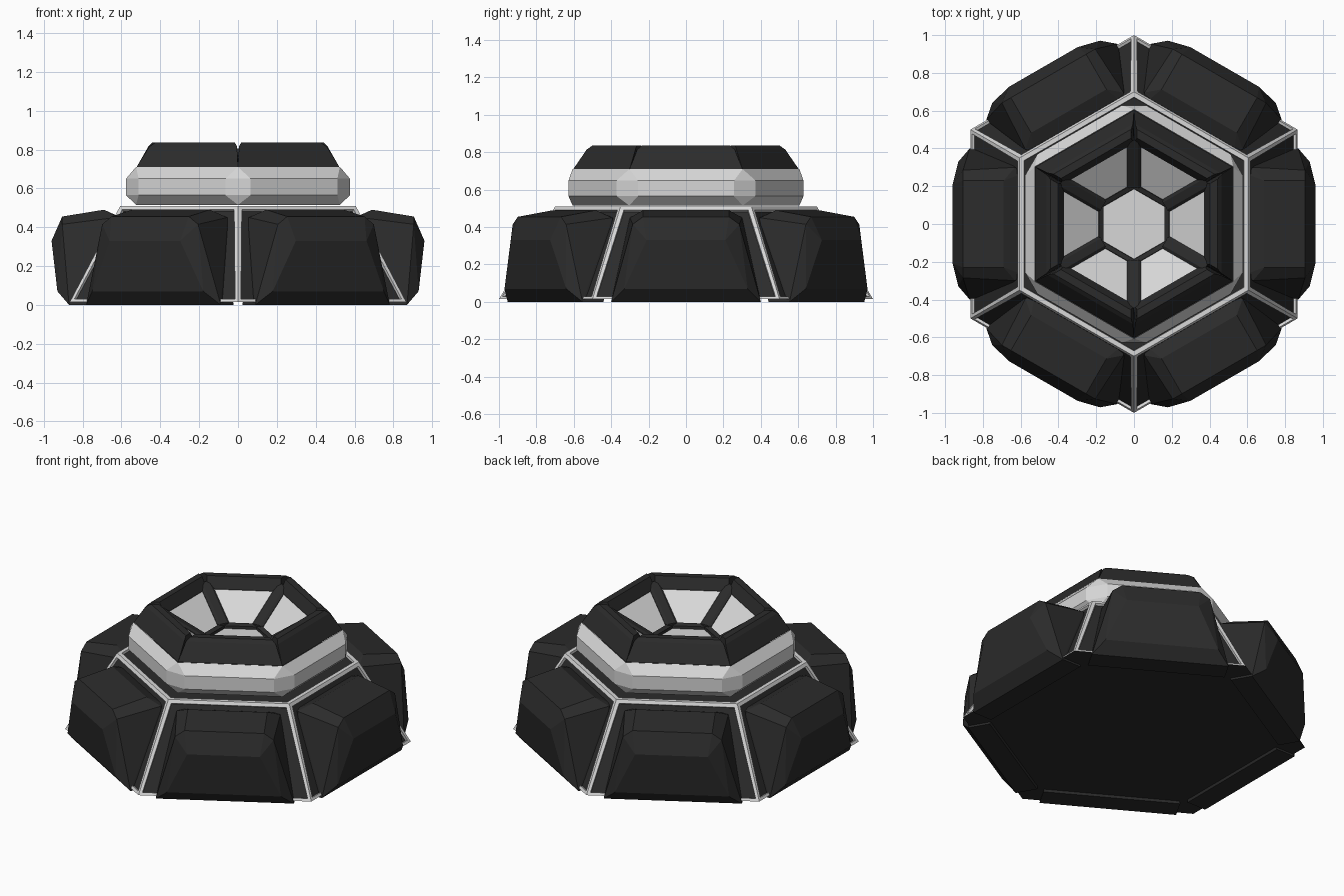
import bpy, bmesh, math
from mathutils import Vector, Matrix

if "Cube" in bpy.data.objects:
    bpy.data.objects.remove(bpy.data.objects["Cube"])

def material(name, v):
    m = bpy.data.materials.new(name)
    m.diffuse_color = (v, v, v, 1)
    m.use_nodes = True
    m.node_tree.nodes["Principled BSDF"].inputs["Base Color"].default_value = m.diffuse_color
    return m

DARK = material("charcoal", 0.024)
SILVER = material("silver", 0.68)
C30 = math.cos(math.radians(30))
T30 = math.tan(math.radians(30))

def finish(name, bm, *mats):
    bmesh.ops.recalc_face_normals(bm, faces=bm.faces)
    me = bpy.data.meshes.new(name)
    bm.to_mesh(me)
    bm.free()
    for m in mats:
        me.materials.append(m)
    ob = bpy.data.objects.new(name, me)
    bpy.context.collection.objects.link(ob)
    return ob

def hexagon(bm, apothem, z):
    r = apothem / C30
    return [bm.verts.new((r * math.cos(math.radians(30 + 60 * k)),
                          r * math.sin(math.radians(30 + 60 * k)), z)) for k in range(6)]

def bridge(bm, a, b):
    n = len(a)
    return [bm.faces.new((a[i], a[(i + 1) % n], b[(i + 1) % n], b[i])) for i in range(n)]

def hull(bm, pts):
    vs = [bm.verts.new(p) for p in pts]
    out = bmesh.ops.convex_hull(bm, input=vs)
    junk = {g for g in out["geom_interior"] + out["geom_unused"] if isinstance(g, bmesh.types.BMVert)}
    bmesh.ops.delete(bm, geom=[v for v in junk if v.is_valid], context='VERTS')
    bmesh.ops.dissolve_limit(bm, angle_limit=0.02, verts=bm.verts, edges=bm.edges)

def six(name, bm, mat, offset=0):
    """Place six turned copies of a part built along +x."""
    ob = finish(name + "_1", bm, mat)
    ob.rotation_euler.z = math.radians(offset)
    for k in range(1, 6):
        c = bpy.data.objects.new(f"{name}_{k + 1}", ob.data)
        c.rotation_euler.z = math.radians(offset + 60 * k)
        bpy.context.collection.objects.link(c)

# hexagonal base: silver frame with recessed dark panels and dark deck
bm = bmesh.new()
lo, hi = hexagon(bm, C30, 0.015), hexagon(bm, 0.606, 0.51)
panels = bridge(bm, lo, hi)
deck = bm.faces.new(hi)
floor = bm.faces.new(lo[::-1])
bmesh.ops.recalc_face_normals(bm, faces=bm.faces)
bmesh.ops.inset_individual(bm, faces=panels + [deck], thickness=0.028, depth=0)
bmesh.ops.inset_individual(bm, faces=panels + [deck], thickness=0.002, depth=-0.015)
for f in panels + [deck, floor]:
    f.material_index = 1
finish("base_frame", bm, SILVER, DARK)

# chamfered armour blocks on the six sides
bm = bmesh.new()
half = [(.87, .40, 0), (.74, .40, 0), (.63, .30, .45), (.93, .33, .07), (.96, .21, .33),
        (.905, .23, .455), (.69, .23, .49), (.905, .285, .415), (.58, .27, .44)]
hull(bm, [(r, s * t, z) for r, t, z in half for s in (1, -1)])
six("armour_block", bm, DARK)

# silver collar with clipped corners, open on top for the bowl
bm = bmesh.new()
def corner_loop(z):
    out = []
    for k in range(6):
        for s in (-1, 1):
            p = Vector((0.628, s * 0.065, z))
            out.append(bm.verts.new(Matrix.Rotation(math.radians(30 + 60 * k), 3, 'Z') @ p))
    return out
a, b = corner_loop(0.565), corner_loop(0.65)
bridge(bm, a, b)
for z, ring in ((0.495, a), (0.71, b)):
    h = hexagon(bm, 0.525, 0.515 if z < 0.6 else z)
    for k in range(6):
        bm.faces.new((ring[2 * k], ring[2 * k + 1], h[k]))
        bm.faces.new((ring[2 * k + 1], ring[(2 * k + 2) % 12], h[(k + 1) % 6], h[k]))
finish("collar", bm, SILVER)

# dark crown made of six mitred segments with small notches between
bm = bmesh.new()
profile = [(.522, .71, 0), (.462, .815, .006), (.442, .835, .018), (.402, .835, .018),
           (.37, .77, 0), (.37, .71, 0)]
ends = [[bm.verts.new((r, s * (r * T30 - g), z)) for r, z, g in profile] for s in (-1, 1)]
bridge(bm, *ends)
bm.faces.new(ends[0])
bm.faces.new(ends[1][::-1])
six("crown_segment", bm, DARK)

# silver bowl panels and central plate
bm = bmesh.new()
rim, mid = hexagon(bm, 0.385, 0.775), hexagon(bm, 0.165, 0.615)
bridge(bm, mid, rim)
bm.faces.new(mid)
ob = finish("bowl", bm, SILVER)
for p in ob.data.polygons:
    if p.normal.z < 0:
        p.flip()

# dark spokes along the bowl corners
bm = bmesh.new()
hull(bm, [(r, s * w, z + d) for r, z in ((.19, .615), (.445, .775))
          for d, w in ((-.02, .037), (.018, .037), (.03, .022)) for s in (1, -1)])
six("spoke", bm, DARK, 30)

# thin dark edging around the central plate
bm = bmesh.new()
loops = [hexagon(bm, r, z) for r, z in ((.16, .61), (.162, .632), (.186, .642), (.19, .625))]
for i in range(4):
    bridge(bm, loops[i], loops[(i + 1) % 4])
finish("centre_edging", bm, DARK)
